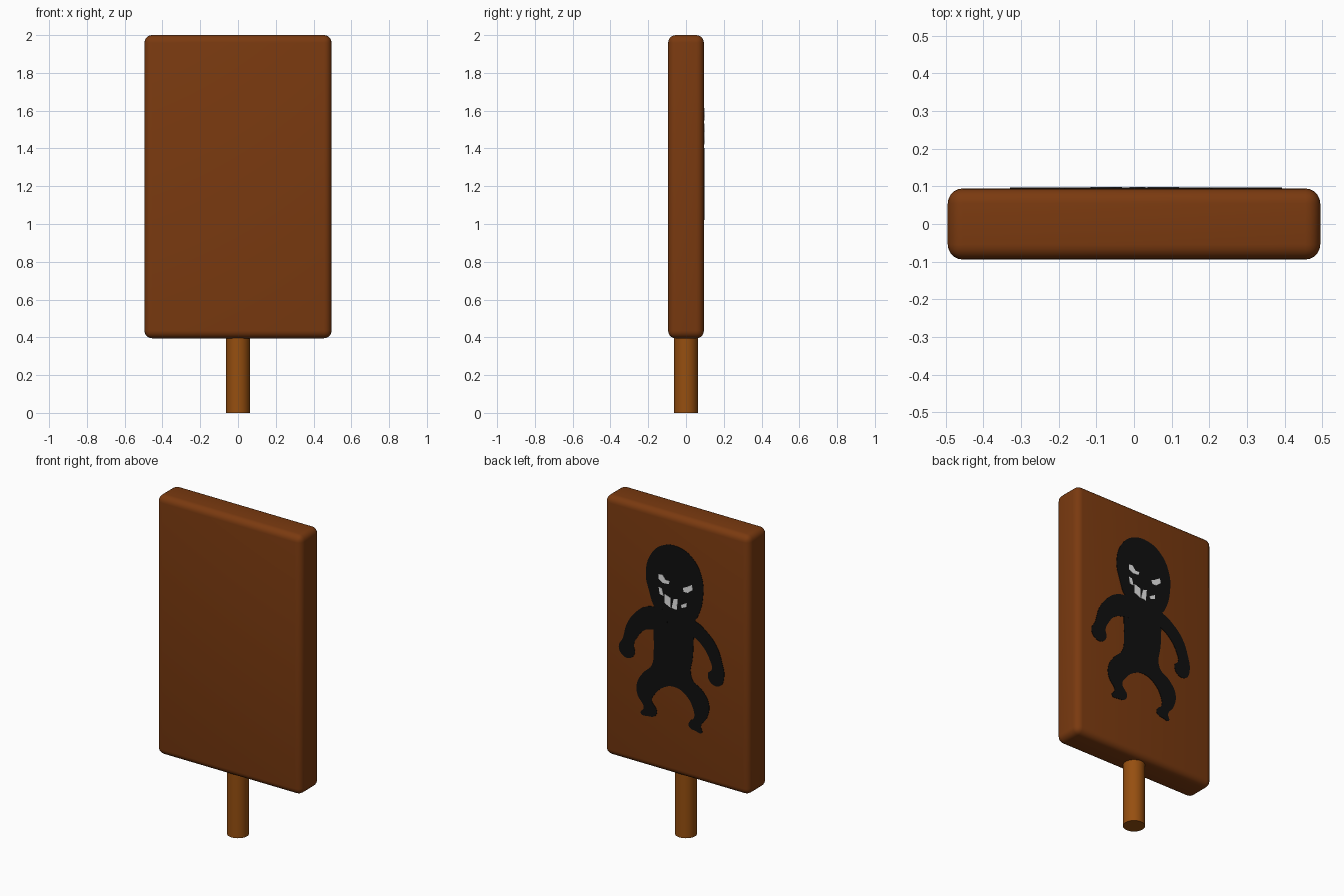
import bpy, math

if "Cube" in bpy.data.objects:
    bpy.data.objects.remove(bpy.data.objects["Cube"])

def material(name, rgb):
    m = bpy.data.materials.new(name)
    m.diffuse_color = (*rgb, 1)
    m.use_nodes = True
    m.node_tree.nodes["Principled BSDF"].inputs["Base Color"].default_value = m.diffuse_color
    return m

DARK_WOOD = material("dark wood", (0.195, 0.042, 0.005))
LIGHT_WOOD = material("light wood", (0.305, 0.078, 0.005))
BLACK = material("black paint", (0.005, 0.005, 0.005))
WHITE = material("white paint", (0.8, 0.8, 0.8))

BACK = 0.0945  # y of the board's back face

def finish(ob, name, mat):
    ob.name = ob.data.name = name
    ob.data.materials.clear()
    ob.data.materials.append(mat)

def plate(name, points, mat, half, smooth=True):
    """Thin painted plate on the back; points are (right, up) seen from behind."""
    cu = bpy.data.curves.new(name, 'CURVE')
    cu.dimensions, cu.fill_mode = '2D', 'BOTH'
    cu.resolution_u, cu.extrude = 5, half
    sp = cu.splines.new('BEZIER')
    sp.bezier_points.add(len(points) - 1)
    for bp, (x, z) in zip(sp.bezier_points, points):
        bp.co = (x, z, 0)
        bp.handle_left_type = bp.handle_right_type = 'AUTO' if smooth else 'VECTOR'
    sp.use_cyclic_u = True
    ob = bpy.data.objects.new(name, cu)
    bpy.context.collection.objects.link(ob)
    ob.location.y = BACK
    ob.rotation_euler = (math.pi / 2, 0, math.pi)
    bpy.ops.object.select_all(action='DESELECT')
    ob.select_set(True)
    bpy.context.view_layer.objects.active = ob
    bpy.ops.object.convert(target='MESH')
    finish(bpy.context.object, name, mat)

# Board with rounded edges
bpy.ops.mesh.primitive_cube_add(size=1, location=(0, 0, 1.1975))
board = bpy.context.object
board.scale = (0.99, 2 * BACK, 1.605)
bpy.ops.object.transform_apply(location=False, rotation=False, scale=True)
finish(board, "board", DARK_WOOD)
bev = board.modifiers.new("rounding", 'BEVEL')
bev.width, bev.segments = 0.04, 5
bpy.ops.object.modifier_apply(modifier=bev.name)
bpy.ops.object.shade_smooth_by_angle(angle=math.radians(40))

# Handle
bpy.ops.mesh.primitive_cylinder_add(vertices=32, radius=0.0625, depth=0.5, location=(0, 0, 0.25))
finish(bpy.context.object, "handle", LIGHT_WOOD)
bpy.ops.object.shade_smooth_by_angle(angle=math.radians(40))

# Painted figure on the back
plate("painted_head", [
    (-.084, 1.80), (-.167, 1.73), (-.208, 1.60), (-.187, 1.495), (-.135, 1.39),
    (0, 1.36), (.125, 1.39), (.156, 1.438), (.183, 1.544), (.176, 1.666),
    (.115, 1.768), (.025, 1.812)], BLACK, 0.002)
plate("painted_body_and_legs", [
    (-.14, 1.40), (.13, 1.39), (.12, 1.28), (.115, 1.173), (.108, 1.022),
    (.176, .972), (.224, .898), (.21, .808), (.169, .747), (.176, .706),
    (.135, .707), (.087, .725), (.094, .758), (.121, .784), (.115, .844),
    (.06, .916), (-.009, .941), (-.078, .923), (-.146, .861), (-.167, .818),
    (-.132, .759), (-.146, .725), (-.194, .712), (-.242, .717), (-.222, .76),
    (-.263, .823), (-.27, .89), (-.228, .97), (-.167, 1.035), (-.153, 1.144),
    (-.155, 1.26)], BLACK, 0.0021)
plate("painted_right_arm", [
    (.05, 1.38), (.135, 1.383), (.204, 1.345), (.272, 1.277), (.313, 1.182),
    (.327, 1.081), (.30, 1.03), (.245, 1.028), (.217, 1.082), (.245, 1.121),
    (.231, 1.173), (.19, 1.236), (.121, 1.286), (.05, 1.30)], BLACK, 0.0022)
plate("painted_left_arm", [
    (-.08, 1.39), (-.146, 1.40), (-.215, 1.382), (-.283, 1.327), (-.338, 1.244),
    (-.366, 1.149), (-.393, 1.092), (-.366, 1.044), (-.318, 1.038), (-.283, 1.079),
    (-.29, 1.126), (-.27, 1.175), (-.215, 1.239), (-.15, 1.26), (-.08, 1.28)], BLACK, 0.0023)

# Painted face: eyes and teeth
plate("left_eye", [
    (-.119, 1.612), (-.091, 1.614), (-.071, 1.588), (-.043, 1.589), (-.05, 1.568),
    (-.091, 1.564), (-.119, 1.581)], WHITE, 0.0035, False)
plate("right_eye", [
    (.046, 1.57), (.073, 1.583), (.108, 1.605), (.115, 1.576), (.08, 1.548),
    (.053, 1.547)], WHITE, 0.0035, False)
TEETH = [
    [(-.119, 1.532), (-.098, 1.53), (-.084, 1.485), (-.112, 1.49)],
    [(-.078, 1.50), (-.036, 1.486), (-.036, 1.424), (-.078, 1.443)],
    [(-.016, 1.485), (.012, 1.492), (.005, 1.422), (-.03, 1.426)],
    [(.032, 1.461), (.073, 1.484), (.073, 1.459), (.039, 1.444)]]
for i, quad in enumerate(TEETH):
    plate(f"tooth_{i + 1}", quad, WHITE, 0.0035, False)
